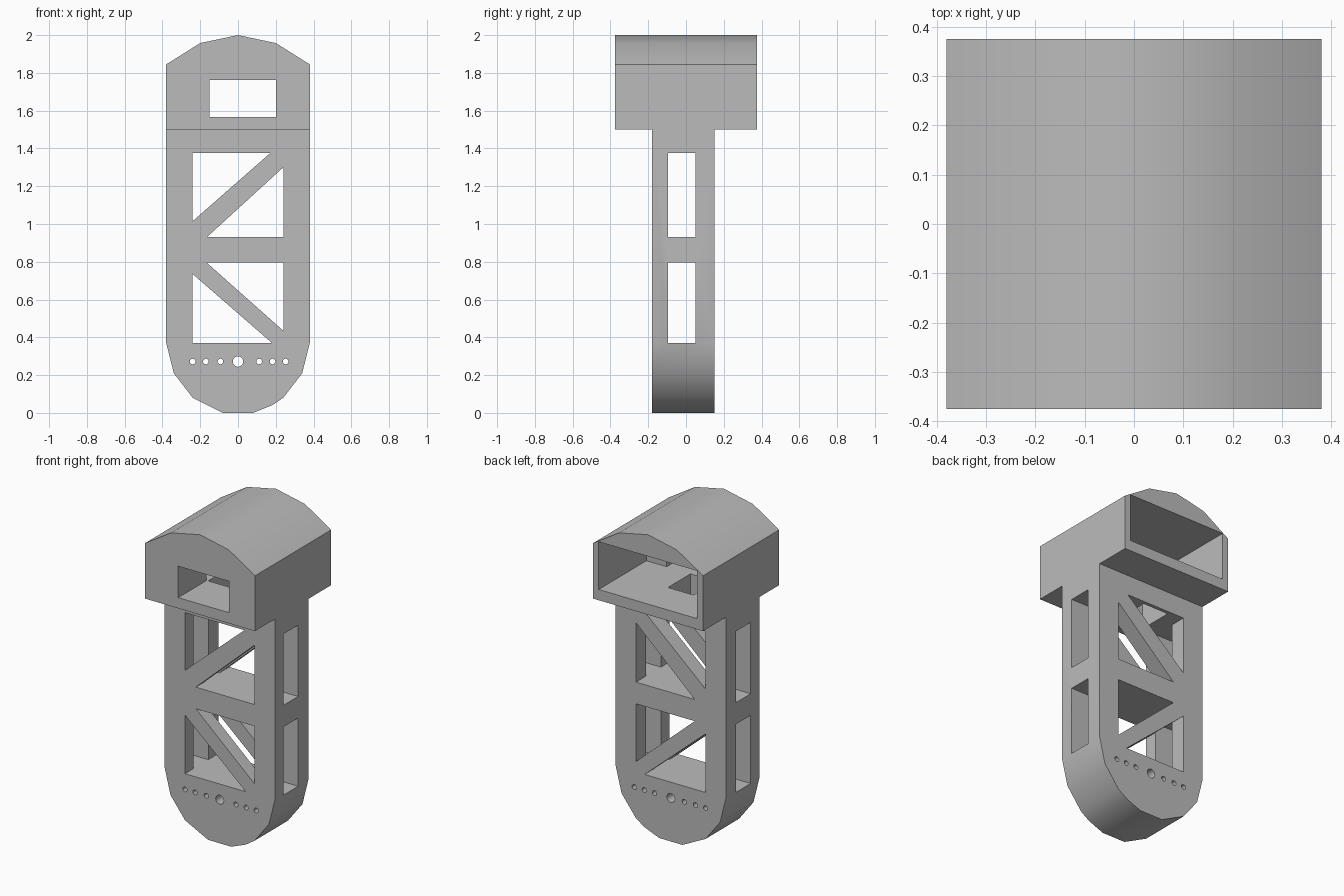
import bpy, math
from mathutils import Vector

cube = bpy.data.objects.get("Cube")
if cube:
    bpy.data.objects.remove(cube, do_unlink=True)

grey = bpy.data.materials.new("plain grey")
grey.use_nodes = True
colour = (0.5, 0.5, 0.5, 1)
grey.diffuse_color = colour
grey.node_tree.nodes["Principled BSDF"].inputs["Base Color"].default_value = colour


def prism(name, profile, start, end, cutter=False):
    """Extrude an (x, z) profile along y."""
    n = len(profile)
    verts = [(x, y, z) for y in (start, end) for x, z in profile]
    faces = [tuple(range(n)), tuple(reversed(range(n, 2 * n)))]
    faces += [(i, i + n, (i + 1) % n + n, (i + 1) % n) for i in range(n)]
    mesh = bpy.data.meshes.new(name)
    mesh.from_pydata(verts, [], faces)
    # Make the winding point outwards whichever way the profile runs
    area = sum(a[0] * b[1] - b[0] * a[1] for a, b in zip(profile, profile[1:] + profile[:1]))
    if area < 0:
        mesh.flip_normals()
    mesh.materials.append(grey)
    obj = bpy.data.objects.new(name, mesh)
    bpy.context.collection.objects.link(obj)
    obj.hide_render = cutter
    return obj


def rect(x0, x1, z0, z1):
    return [(x0, z0), (x1, z0), (x1, z1), (x0, z1)]


def circle(x, z, r, sides=16):
    steps = [2 * math.pi * i / sides for i in range(sides)]
    return [(x + r * math.cos(a), z + r * math.sin(a)) for a in steps]


def combine(target, other, operation):
    """Apply a boolean and discard the helper."""
    bpy.context.view_layer.objects.active = target
    mod = target.modifiers.new(operation, "BOOLEAN")
    mod.operation = operation
    mod.solver = "EXACT"
    mod.object = other
    bpy.ops.object.modifier_apply(modifier=mod.name)
    bpy.data.objects.remove(other, do_unlink=True)


# Tower with a rounded foot, reaching up inside the head floor
frame = prism("truss_tower_with_head", [
    (-0.38, 0.37), (-0.34, 0.21), (-0.24, 0.08), (-0.08, 0), (0.08, 0),
    (0.18, 0.04), (0.24, 0.08), (0.34, 0.21), (0.38, 0.37),
    (0.38, 1.53), (-0.38, 1.53)], -0.18, 0.15)

# Head with an arched roof
head = prism("head", [
    (-0.38, 1.5), (0.38, 1.5), (0.38, 1.845), (0.2, 1.958),
    (0, 2), (-0.2, 1.958), (-0.38, 1.845)], -0.375, 0.375)
combine(frame, head, "UNION")

# Head openings: rear cavity, front window and floor passage
openings = [
    (rect(-0.34, 0.34, 1.567, 1.865), -0.095, 0.5),
    (rect(-0.15, 0.2, 1.567, 1.763), -0.5, 0),
    (rect(-0.14, 0.035, 1.3, 1.6), -0.094, 0.128),
]
# The passage meets the upper side slot
openings[2] = (rect(-0.14, 0.035, 1.36, 1.6), -0.094, 0.128)

# Side slots running right across the tower
openings += [(rect(-0.5, 0.5, low, high), -0.095, 0.05)
             for low, high in ((0.37, 0.795), (0.93, 1.375))]

# Triangular truss openings from front to back
triangles = [
    [(-0.24, 1.375), (-0.24, 1.015), (0.17, 1.375)],
    [(0.24, 1.3), (-0.165, 0.93), (0.24, 0.93)],
    [(-0.165, 0.795), (0.24, 0.435), (0.24, 0.795)],
    [(-0.24, 0.735), (-0.24, 0.37), (0.18, 0.37)],
]
openings += [(tri, -0.3, 0.3) for tri in triangles]

# Row of small holes with a larger one in the middle
for x in (-0.24, -0.17, -0.093, 0, 0.112, 0.183, 0.252):
    openings.append((circle(x, 0.272, 0.015 if x else 0.028), -0.3, 0.3))

for profile, start, end in openings:
    combine(frame, prism("opening_cutter", profile, start, end, True), "DIFFERENCE")

# Smooth the roof and foot while keeping corners crisp
bpy.ops.object.select_all(action="DESELECT")
frame.select_set(True)
bpy.context.view_layer.objects.active = frame
bpy.ops.object.shade_smooth_by_angle(angle=math.radians(30))
